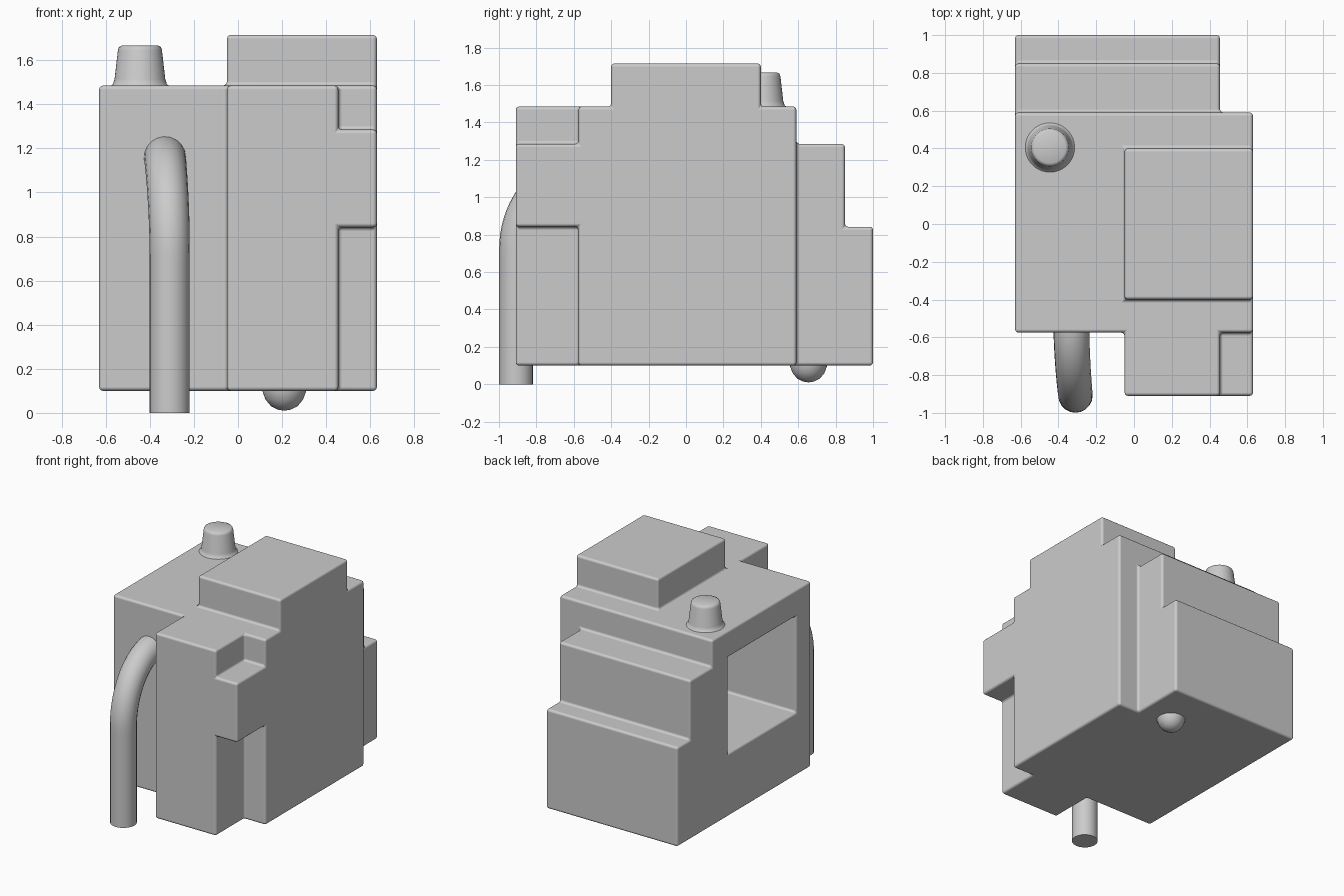
import bpy, bmesh, math

if "Cube" in bpy.data.objects:
    bpy.data.objects.remove(bpy.data.objects["Cube"])

# Solid boxes (x0, x1, y0, y1, z0, z1) that make up the stepped body
SOLIDS = [
    (-.63, .63, -.575, .59, .1, 1.485),     # main block
    (-.05, .63, -.91, -.575, .1, 1.485),    # front extension
    (-.05, .63, -.4, .4, 1.485, 1.715),     # raised roof
    (-.63, .455, .59, .85, .1, 1.285),      # upper back step
    (-.63, .455, .85, 1.0, .1, .842),       # lower back step
]
# Boxes taken out of it
CUTS = [
    (.455, .63, -.91, -.575, 1.285, 1.485),  # upper corner notch
    (.455, .63, -.91, -.575, .1, .842),      # lower corner notch
    (-.63, -.05, -.4, .4, .57, 1.285),       # side opening
]


def inside(p, boxes):
    return any(all(b[2 * a] < p[a] < b[2 * a + 1] for a in range(3)) for b in boxes)


def finish(name, bm):
    bmesh.ops.recalc_face_normals(bm, faces=bm.faces[:])
    mesh = bpy.data.meshes.new(name)
    bm.to_mesh(mesh)
    bm.free()
    obj = bpy.data.objects.new(name, mesh)
    bpy.context.collection.objects.link(obj)
    bpy.ops.object.select_all(action='DESELECT')
    obj.select_set(True)
    bpy.context.view_layer.objects.active = obj
    return obj


def build_body():
    # Clean shell: keep only cell faces between solid and empty space
    lines = [sorted({b[2 * a + k] for b in SOLIDS + CUTS for k in (0, 1)}) for a in range(3)]

    def filled(c):
        if any(not 0 <= c[a] < len(lines[a]) - 1 for a in range(3)):
            return False
        p = [(lines[a][c[a]] + lines[a][c[a] + 1]) / 2 for a in range(3)]
        return inside(p, SOLIDS) and not inside(p, CUTS)

    bm = bmesh.new()
    nx, ny, nz = (len(l) - 1 for l in lines)
    for cell in [(i, j, k) for i in range(nx) for j in range(ny) for k in range(nz)]:
        if not filled(cell):
            continue
        for a in range(3):
            for side in (0, 1):
                near = list(cell)
                near[a] += 2 * side - 1
                if filled(near):
                    continue
                u, v = (a + 1) % 3, (a + 2) % 3
                quad = []
                for du, dv in ((0, 0), (1, 0), (1, 1), (0, 1)):
                    g = list(cell)
                    g[a] += side
                    g[u] += du
                    g[v] += dv
                    quad.append(bm.verts.new([lines[n][g[n]] for n in range(3)]))
                bm.faces.new(quad)
    bmesh.ops.remove_doubles(bm, verts=bm.verts[:], dist=1e-4)
    bmesh.ops.recalc_face_normals(bm, faces=bm.faces[:])
    bmesh.ops.dissolve_limit(bm, angle_limit=.02, verts=bm.verts[:], edges=bm.edges[:])
    for f in bm.faces:
        f.smooth = True
    body = finish("stepped_body", bm)
    # Soft rounded edges and inner corners
    bev = body.modifiers.new("soft_edges", 'BEVEL')
    bev.width = .018
    bev.segments = 3
    bev.limit_method = 'ANGLE'
    bev.harden_normals = True


def lathe(name, profile, x, y):
    bm = bmesh.new()
    vs = [bm.verts.new((x + r, y, z)) for r, z in profile]
    es = [bm.edges.new(pair) for pair in zip(vs, vs[1:])]
    bmesh.ops.spin(bm, geom=vs + es, cent=(x, y, 0), axis=(0, 0, 1),
                   angle=2 * math.pi, steps=40)
    bmesh.ops.remove_doubles(bm, verts=bm.verts[:], dist=1e-4)
    finish(name, bm)
    bpy.ops.object.shade_smooth_by_angle(angle=math.radians(50))


def build_pipe():
    # Upright pipe that bends back into the front wall
    cu = bpy.data.curves.new("bent_pipe", 'CURVE')
    cu.dimensions = '3D'
    cu.bevel_depth = .091
    cu.bevel_resolution = 8
    cu.resolution_u = 20
    cu.use_fill_caps = True
    sp = cu.splines.new('BEZIER')
    sp.bezier_points.add(2)
    pts = [  # point, handle offset, radius
        ((-.31, -.908, 0), (0, 0, .2), 1),
        ((-.31, -.908, .72), (0, 0, .25), 1),
        ((-.332, -.5, 1.165), (0, .22, 0), 1.05),
    ]
    for bp, (co, off, rad) in zip(sp.bezier_points, pts):
        bp.handle_left_type = bp.handle_right_type = 'FREE'
        bp.co = co
        bp.handle_left = [c - o for c, o in zip(co, off)]
        bp.handle_right = [c + o for c, o in zip(co, off)]
        bp.radius = rad
    bpy.context.collection.objects.link(bpy.data.objects.new("bent_pipe", cu))


build_body()
build_pipe()
# Tapered chimney with a small flare at its foot
lathe("chimney", [(.137, 1.48), (.122, 1.492), (.115, 1.515), (.1, 1.645),
                  (.095, 1.66), (.083, 1.666), (0, 1.666)], -.445, .405)
# Rounded knob under the back
lathe("bottom_knob", [(.1, .13), (.1, .1), (.085, .06), (.06, .03),
                      (.03, .015), (0, .01)], .21, .655)
